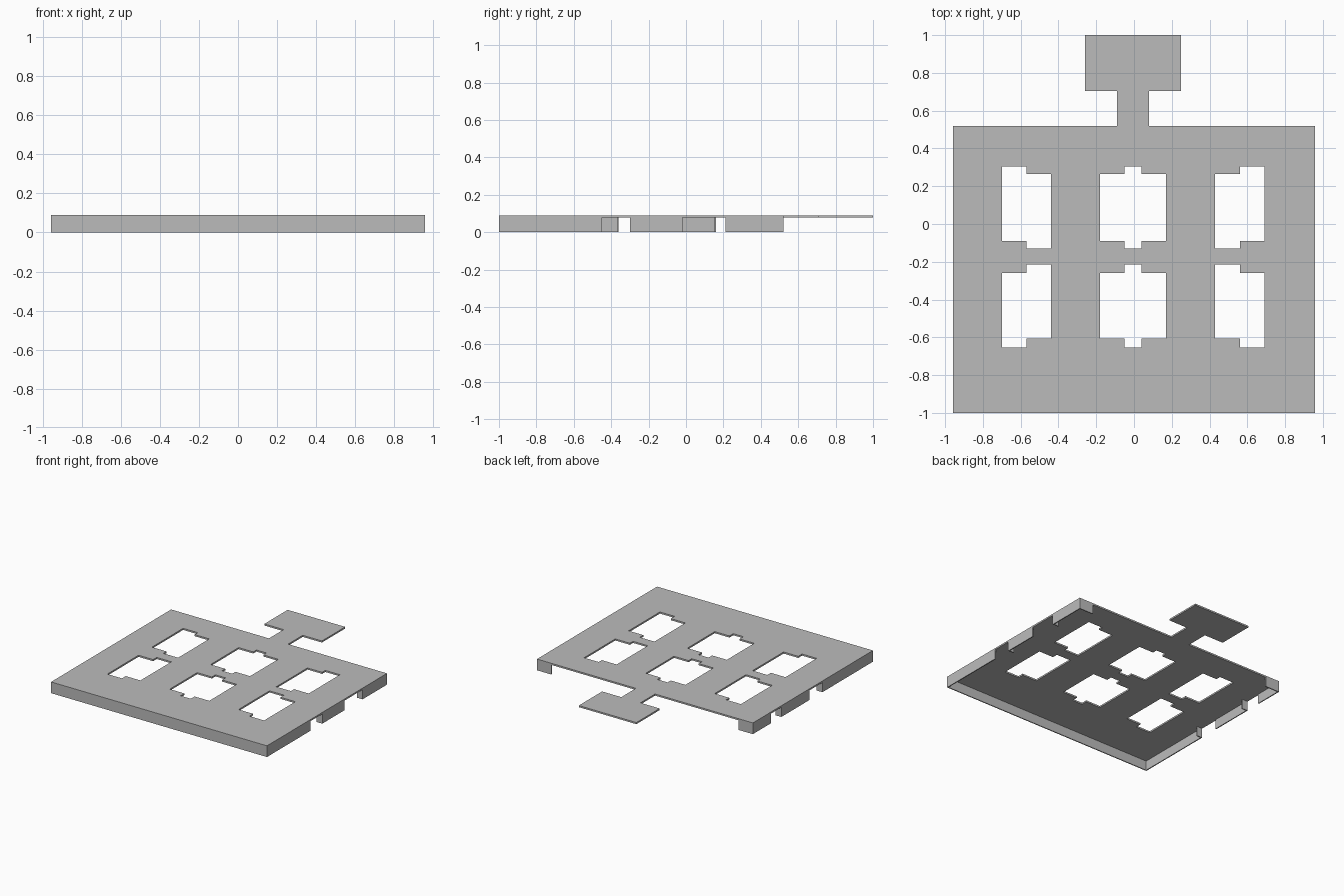
import bpy

if "Cube" in bpy.data.objects:
    bpy.data.objects.remove(bpy.data.objects["Cube"])

TOP, THICK, SHEET = 0.09, 0.013, 0.008
HALF, FRONT, BACK = 0.957, -1.0, 0.52

grey = bpy.data.materials.new("plain_grey")
grey.diffuse_color = (0.5, 0.5, 0.5, 1)
grey.use_nodes = True
grey.node_tree.nodes["Principled BSDF"].inputs["Base Color"].default_value = grey.diffuse_color


def columns_outline(cols):
    """Outline of side-by-side columns (x0, x1, y_low, y_high)."""
    upper = [p for x0, x1, lo, hi in cols for p in ((x0, hi), (x1, hi))]
    lower = [p for x0, x1, lo, hi in reversed(cols) for p in ((x1, lo), (x0, lo))]
    return upper + lower


def flat_plate(name, outlines, z_mid, thickness):
    """Filled 2D outline with holes, given a thickness."""
    cu = bpy.data.curves.new(name + "_outline", "CURVE")
    cu.dimensions = "2D"
    cu.fill_mode = "BOTH"
    cu.extrude = thickness / 2
    for pts in outlines:
        sp = cu.splines.new("POLY")
        sp.points.add(len(pts) - 1)
        for p, (x, y) in zip(sp.points, pts):
            p.co = (x, y, 0, 1)
        sp.use_cyclic_u = True
    tmp = bpy.data.objects.new(name + "_tmp", cu)
    bpy.context.collection.objects.link(tmp)
    bpy.context.view_layer.update()
    dg = bpy.context.evaluated_depsgraph_get()
    me = bpy.data.meshes.new_from_object(tmp.evaluated_get(dg))
    bpy.data.objects.remove(tmp)
    for poly in me.polygons:
        poly.use_smooth = False
    me.materials.clear()
    me.materials.append(grey)
    ob = bpy.data.objects.new(name, me)
    ob.location.z = z_mid
    bpy.context.collection.objects.link(ob)


def box(name, x0, x1, y0, y1, z0=0.0, z1=TOP - THICK):
    bpy.ops.mesh.primitive_cube_add(size=1, location=((x0 + x1) / 2, (y0 + y1) / 2, (z0 + z1) / 2))
    ob = bpy.context.object
    ob.name = name
    ob.scale = (x1 - x0, y1 - y0, z1 - z0)
    bpy.ops.object.transform_apply(location=False, rotation=False, scale=True)
    ob.data.materials.append(grey)


# Top plate with neck and tab
outer = [(-HALF, FRONT), (HALF, FRONT), (HALF, BACK), (0.08, BACK), (0.08, 0.705),
         (0.25, 0.705), (0.25, 1.0), (-0.26, 1.0), (-0.26, 0.705), (-0.09, 0.705),
         (-0.09, BACK), (-HALF, BACK)]

# Six stepped windows in two rows: (low outer, low inner, high inner, high outer)
windows = []
for lo0, lo1, hi0, hi1, flip in ((-0.13, -0.09, 0.265, 0.305, False),
                                 (-0.655, -0.607, -0.26, -0.215, True)):
    tall, short = (lo1, hi1), (lo0, hi0)
    if flip:
        tall, short = (lo0, hi0), (lo1, hi1)
    windows.append(columns_outline([(-0.70, -0.57, *tall), (-0.57, -0.44, *short)]))
    windows.append(columns_outline([(0.43, 0.56, *short), (0.56, 0.69, *tall)]))
    windows.append(columns_outline([(-0.18, -0.05, lo1, hi0), (-0.05, 0.04, lo0, hi1),
                                    (0.04, 0.17, lo1, hi0)]))
flat_plate("top_plate", [outer] + windows, TOP - THICK / 2, THICK)

# Front wall and short back corner walls
box("front_wall", -HALF, HALF, FRONT, FRONT + SHEET)
for name, x0, x1 in (("left", -HALF, -0.83), ("right", 0.83, HALF)):
    box("back_corner_wall_" + name, x0, x1, BACK - SHEET, BACK)

# Side walls broken by gaps
for y0, y1 in ((FRONT, -0.45), (-0.30, -0.02), (0.21, BACK)):
    box("right_wall", HALF - SHEET, HALF, y0, y1)
for y0, y1 in ((FRONT, -0.36), (-0.20, 0.16), (0.29, BACK)):
    box("left_wall", -HALF, -HALF + SHEET, y0, y1)

# Short flanges turned inward at the gaps
for y in (-0.30, 0.21):
    box("right_gap_flange", HALF - 0.05, HALF - SHEET, y, y + SHEET)
for y in (-0.36, 0.16):
    box("left_gap_flange", -HALF + SHEET, -HALF + 0.05, y - SHEET, y)
